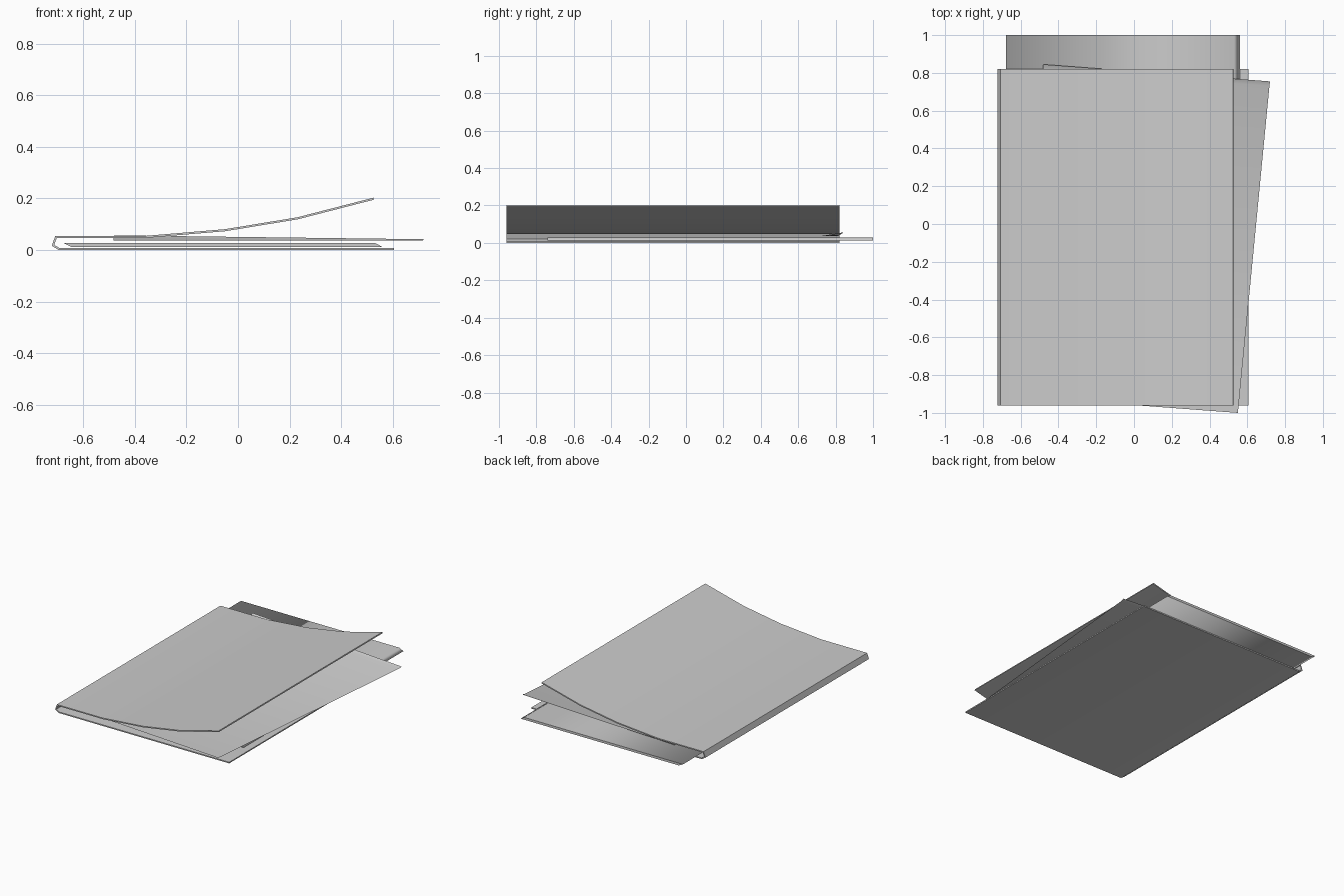
import bpy
import bmesh
from mathutils import Vector

cube = bpy.data.objects.get("Cube")
if cube:
    bpy.data.objects.remove(cube, do_unlink=True)

# One plain grey for everything
grey = bpy.data.materials.new("plain_grey")
grey.use_nodes = True
colour = (0.6, 0.6, 0.6, 1)
grey.diffuse_color = colour
grey.node_tree.nodes["Principled BSDF"].inputs["Base Color"].default_value = colour


def finish(name, bm):
    mesh = bpy.data.meshes.new(name)
    bm.to_mesh(mesh)
    bm.free()
    mesh.materials.append(grey)
    obj = bpy.data.objects.new(name, mesh)
    bpy.context.collection.objects.link(obj)
    return obj


def extrude_profile(name, points, y0, y1, sharp_turn):
    """Extrude a closed x-z outline along y, smooth along its length."""
    bm = bmesh.new()
    cap = bm.faces.new([bm.verts.new((x, y0, z)) for x, z in points])
    made = bmesh.ops.extrude_face_region(bm, geom=[cap], use_keep_orig=True)
    moved = [g for g in made["geom"] if isinstance(g, bmesh.types.BMVert)]
    bmesh.ops.translate(bm, verts=moved, vec=(0, y1 - y0, 0))
    bmesh.ops.recalc_face_normals(bm, faces=bm.faces)
    for face in bm.faces:
        face.smooth = abs(face.normal.y) < 0.9
    for edge in bm.edges:
        along = abs(edge.verts[0].co.y - edge.verts[1].co.y) > 0.1
        edge.smooth = along and edge.calc_face_angle(0) < sharp_turn
    return finish(name, bm)


def thicken(path, t):
    """Outline of a band of thickness t on the inner side of a path."""
    pts = [Vector(p) for p in path]
    inner = []
    for i, p in enumerate(pts):
        dirs = []
        if i > 0:
            dirs.append((p - pts[i - 1]).normalized())
        if i < len(pts) - 1:
            dirs.append((pts[i + 1] - p).normalized())
        normals = [Vector((d.y, -d.x)) for d in dirs]
        n = sum(normals, Vector((0, 0))).normalized()
        inner.append(p + n * t / max(n.dot(normals[0]), 0.5))
    return pts + inner[::-1]


# Folder cover: back board, spine and raised front flap in one band
cover_path = [(0.605, 0), (-0.695, 0), (-0.722, 0.017), (-0.708, 0.055),
              (-0.36, 0.055), (-0.05, 0.081), (0.23, 0.127), (0.525, 0.203)]
extrude_profile("folder_cover", thicken(cover_path, 0.008), -0.96, 0.82, 1.0)

# Sheared paper stack, sticking out at the back
stack = [(-0.645, 0.012), (0.56, 0.012), (0.53, 0.028), (-0.677, 0.028)]
extrude_profile("paper_stack", stack, -0.74, 1.0, 3.1)

# Loose turned sheet with its back edge curling up
bm = bmesh.new()
rows = [((-0.65, -0.91, 0.038), (0.55, -1.0, 0.038)),
        ((-0.483, 0.815, 0.038), (0.717, 0.73, 0.038)),
        ((-0.48, 0.845, 0.057), (0.72, 0.755, 0.042))]
verts = [[bm.verts.new(p) for p in row] for row in rows]
for a, b in zip(verts, verts[1:]):
    bm.faces.new((a[0], a[1], b[1], b[0])).smooth = True
sheet = finish("loose_sheet", bm)
sheet.data.set_sharp_from_angle(angle=0.4)
